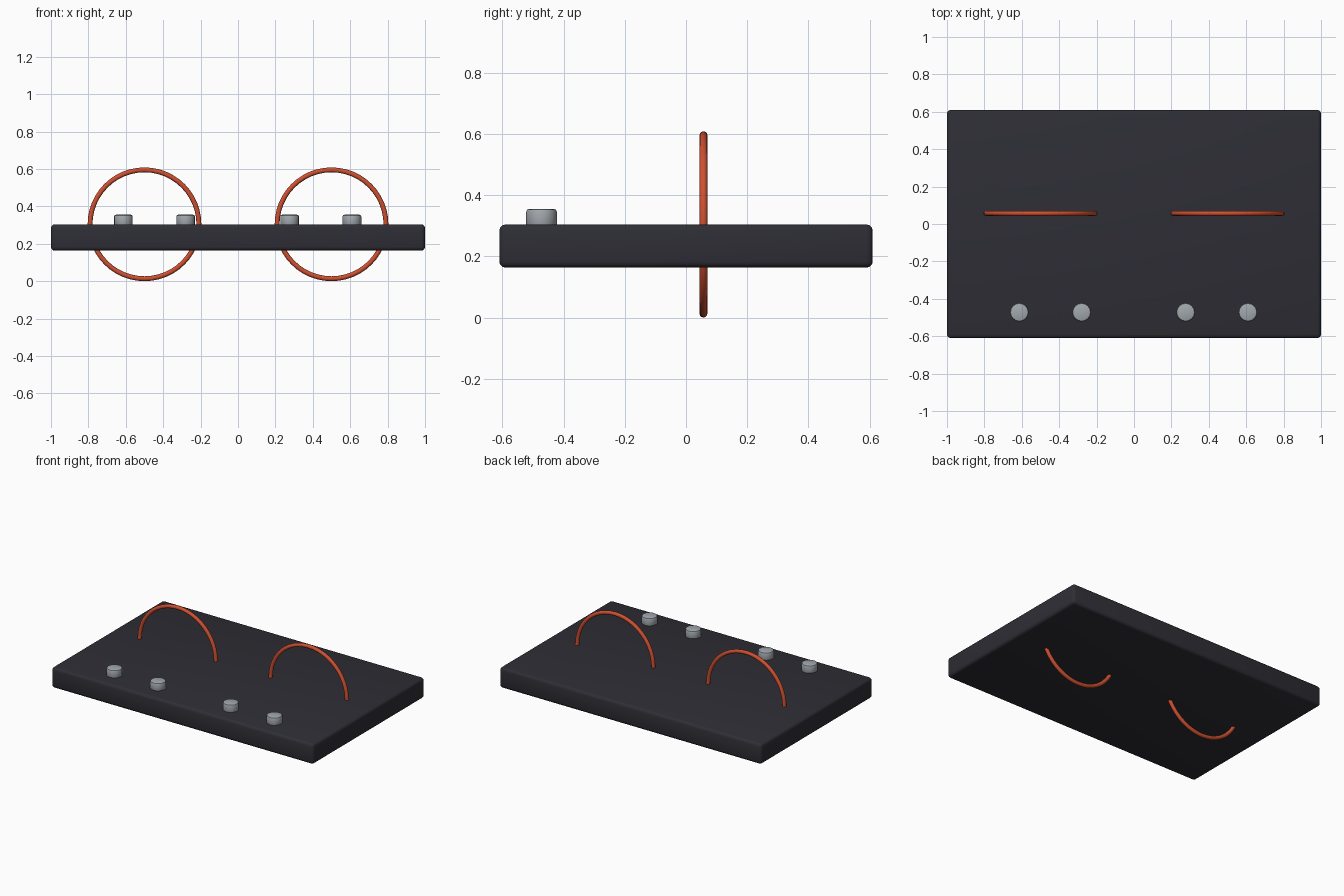
import bpy
import math

cube = bpy.data.objects.get("Cube")
if cube:
    bpy.data.objects.remove(cube, do_unlink=True)


def material(name, rgb):
    mat = bpy.data.materials.new(name)
    mat.use_nodes = True
    color = (*rgb, 1)
    mat.diffuse_color = color
    mat.node_tree.nodes["Principled BSDF"].inputs["Base Color"].default_value = color
    return mat


def finish(name, mat, bevel=0, segments=3):
    """Name and colour the active object, round its edges and smooth it."""
    obj = bpy.context.object
    obj.name = name
    obj.data.materials.append(mat)
    if bevel:
        mod = obj.modifiers.new("Rounded edges", 'BEVEL')
        mod.width = bevel
        mod.segments = segments
        mod.limit_method = 'ANGLE'
        bpy.ops.object.modifier_apply(modifier=mod.name)
    bpy.ops.object.shade_smooth_by_angle(angle=math.radians(35))
    return obj


charcoal = material("charcoal", (0.027, 0.027, 0.036))
orange_red = material("orange red", (0.62, 0.08, 0.03))
silver = material("silver grey", (0.36, 0.39, 0.42))

# Slab
SLAB_BOTTOM, SLAB_TOP = 0.163, 0.304
bpy.ops.mesh.primitive_cube_add(size=1, location=(0, 0, (SLAB_BOTTOM + SLAB_TOP) / 2))
slab = bpy.context.object
slab.scale = (2, 1.22, SLAB_TOP - SLAB_BOTTOM)
bpy.ops.object.transform_apply(location=False, rotation=False, scale=True)
finish("slab", charcoal, bevel=0.02)

# Upright rings passing through the slab
for side, x in (("right", -0.5), ("left", 0.5)):
    bpy.ops.mesh.primitive_torus_add(
        major_radius=0.291, minor_radius=0.013, major_segments=48, minor_segments=12,
        location=(x, 0.057, SLAB_TOP), rotation=(math.pi / 2, 0, 0))
    finish(side + "_ring", orange_red)

# Row of knobs along the front edge
KNOB_TOP = 0.355
for name, x in (("right_outer", -0.613), ("right_inner", -0.28),
                ("left_inner", 0.276), ("left_outer", 0.609)):
    bottom = SLAB_TOP - 0.01
    bpy.ops.mesh.primitive_cylinder_add(
        vertices=16, radius=0.05, depth=KNOB_TOP - bottom,
        location=(x, -0.472, (KNOB_TOP + bottom) / 2))
    finish(name + "_knob", silver, bevel=0.01, segments=2)
